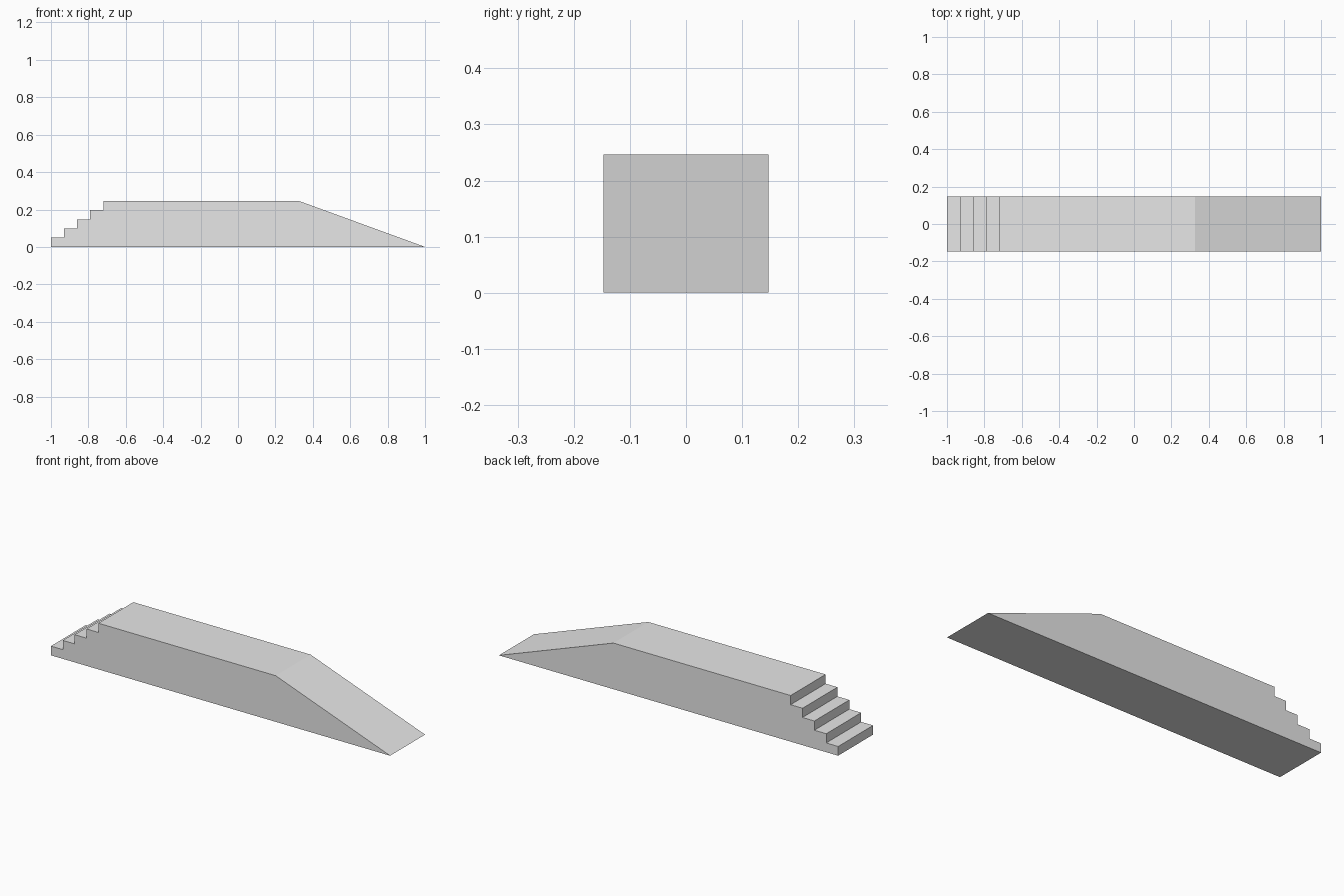
import bpy
import bmesh

cube = bpy.data.objects.get("Cube")
if cube:
    bpy.data.objects.remove(cube, do_unlink=True)

HALF_WIDTH = 0.147
HEIGHT = 0.246
STEPS = 5
RISE = HEIGHT / STEPS
TREAD = 0.07
RAMP_TOP_X = 0.325

# Plain grey material
grey = bpy.data.materials.new("light grey")
grey.use_nodes = True
colour = (0.8, 0.8, 0.8, 1.0)
grey.diffuse_color = colour
grey.node_tree.nodes["Principled BSDF"].inputs["Base Color"].default_value = colour

# Side profile: ramp on the +x end, flat deck, stairs on the -x end
profile = [(-1.0, 0.0), (1.0, 0.0), (RAMP_TOP_X, HEIGHT)]
for i in reversed(range(STEPS)):
    x = -1.0 + i * TREAD
    profile.append((x, (i + 1) * RISE))
    if i > 0:
        profile.append((x, i * RISE))

# Extrude the profile across the width
bm = bmesh.new()
side = bm.faces.new([bm.verts.new((x, -HALF_WIDTH, z)) for x, z in profile])
extruded = bmesh.ops.extrude_face_region(bm, geom=[side], use_keep_orig=True)
verts = [g for g in extruded["geom"] if isinstance(g, bmesh.types.BMVert)]
bmesh.ops.translate(bm, verts=verts, vec=(0, 2 * HALF_WIDTH, 0))
bmesh.ops.recalc_face_normals(bm, faces=bm.faces)

mesh = bpy.data.meshes.new("stepped_ramp")
bm.to_mesh(mesh)
bm.free()
mesh.materials.append(grey)
ramp = bpy.data.objects.new("stepped_ramp", mesh)
bpy.context.collection.objects.link(ramp)
